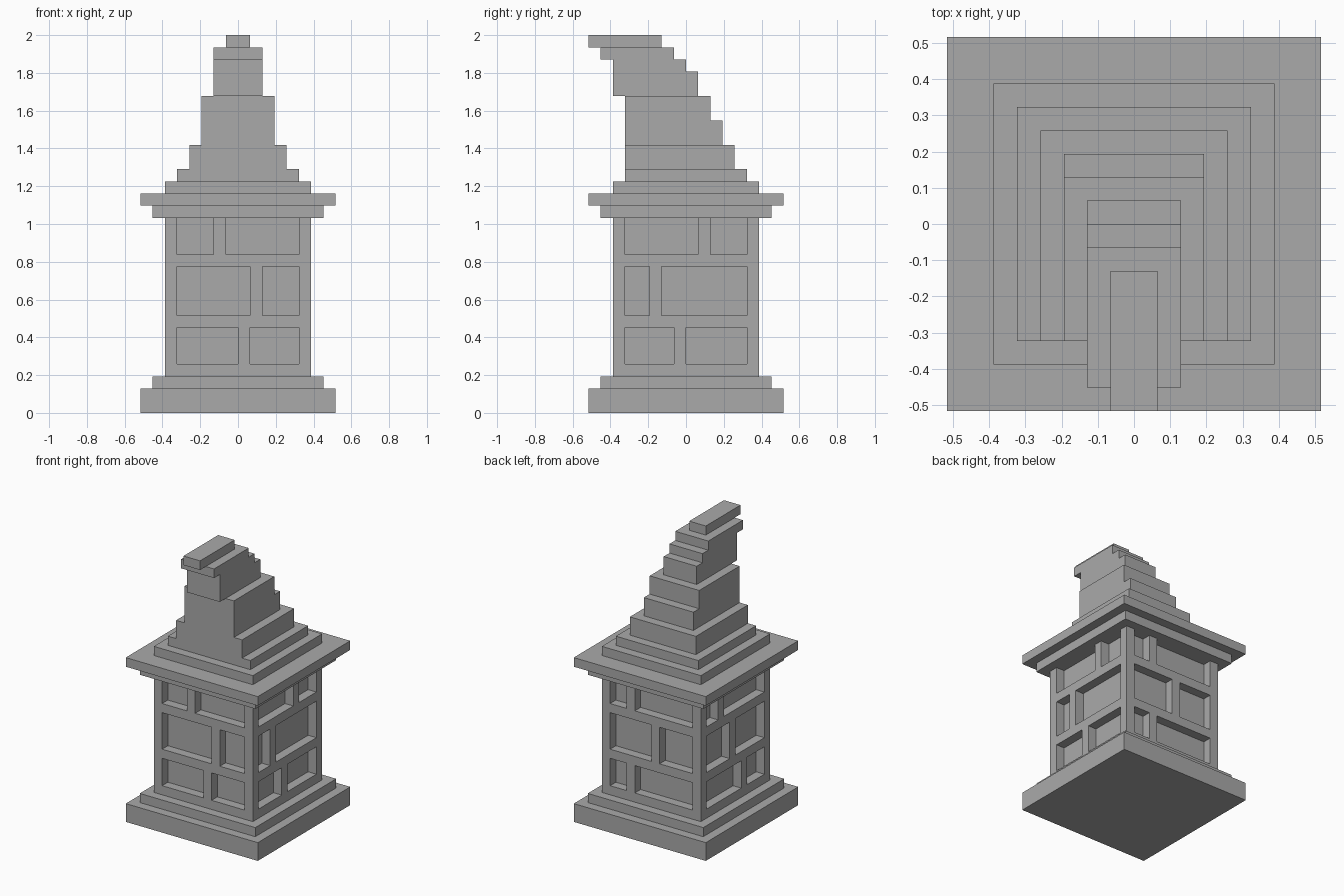
import bpy
from mathutils import Matrix
from math import radians

cube = bpy.data.objects.get("Cube")
if cube:
    bpy.data.objects.remove(cube, do_unlink=True)

U = 2 / 31  # one block of the stepped design

stone = bpy.data.materials.new("grey_stone")
stone.use_nodes = True
colour = (0.4, 0.4, 0.4, 1)
stone.diffuse_color = colour
stone.node_tree.nodes["Principled BSDF"].inputs["Base Color"].default_value = colour


def block(name, x, y, z, turn=0):
    """Box from (low, high) block ranges, turned about the z axis."""
    corners = [(a * U, b * U, c * U) for a in x for b in y for c in z]
    faces = [(0, 1, 3, 2), (4, 6, 7, 5), (0, 4, 5, 1),
             (2, 3, 7, 6), (0, 2, 6, 4), (1, 5, 7, 3)]
    mesh = bpy.data.meshes.new(name)
    mesh.from_pydata(corners, [], faces)
    mesh.transform(Matrix.Rotation(radians(turn), 4, "Z"))
    mesh.materials.append(stone)
    obj = bpy.data.objects.new(name, mesh)
    bpy.context.collection.objects.link(obj)
    return obj


def slab(name, half, low, high):
    return block(name, (-half, half), (-half, half), (low, high))


# Stepped base
slab("base_plinth", 8, 0, 2)
slab("base_step", 7, 2, 3)

# Walls: recessed core, rails between rows, corner posts and uprights
ROWS = {"lower": (4, 7), "middle": (8, 12), "upper": (13, 16)}
slab("wall_core", 5, 3, 16)
for name, low in (("bottom", 3), ("lower", 7), ("upper", 12)):
    slab(name + "_rail", 6, low, low + 1)

# Start of each upright, read left to right when facing that wall
UPRIGHTS = {"front": (0, 1, -2), "right": (-1, -3, 1),
            "back": (-3, 0, -3), "left": (1, -1, -3)}
for i, (side, starts) in enumerate(UPRIGHTS.items()):
    for (row, z), s in zip(ROWS.items(), starts):
        block(f"{side}_{row}_post", (5, 6), (-6, -5), z, 90 * i)
        block(f"{side}_{row}_upright", (s, s + 1), (-6, -5), z, 90 * i)

# Eaves and lower roof
slab("eaves_underside", 7, 16, 17)
slab("eaves", 8, 17, 18)
slab("roof_step", 6, 18, 19)

# Tapering roof that curls towards the front: half width, y range, z range
TIERS = [(5, (-5, 5), (19, 20)), (4, (-5, 4), (20, 22)),
         (3, (-5, 3), (22, 24)), (3, (-5, 2), (24, 26)),
         (2, (-6, 1), (26, 28)), (2, (-6, 0), (28, 29)),
         (2, (-7, -1), (29, 30))]
for i, (half, y, z) in enumerate(TIERS):
    block(f"roof_tier_{i + 1}", (-half, half), y, z)
block("roof_tip", (-1, 1), (-8, -2), (30, 31))
